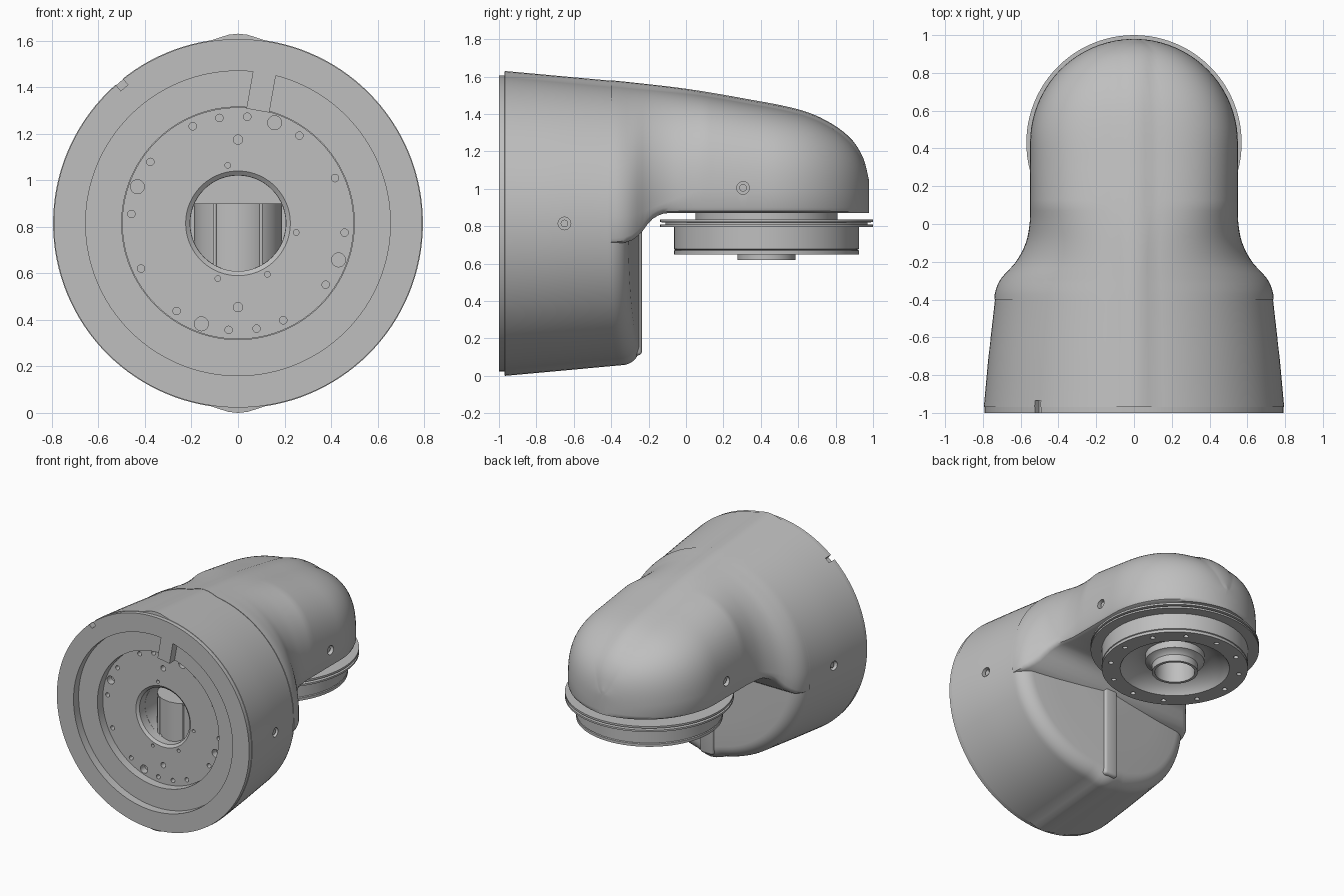
import bpy, bmesh, math
from math import sin, cos, pi, radians
from mathutils import Matrix, Vector

if "Cube" in bpy.data.objects:
    bpy.data.objects.remove(bpy.data.objects["Cube"])

grey = bpy.data.materials.new("plain_grey")
grey.use_nodes = True
grey.diffuse_color = (0.52, 0.52, 0.52, 1)
grey.node_tree.nodes["Principled BSDF"].inputs["Base Color"].default_value = grey.diffuse_color

AXIS_Z = 0.815      # height of the barrel axis
WRIST_Y = 0.43      # depth of the vertical output axis
FRONT = Matrix.Translation((0, 0, AXIS_Z)) @ Matrix.Rotation(-pi / 2, 4, 'X')
WRIST = Matrix.Translation((0, WRIST_Y, 0))


def finish(obj, angle=35):
    obj.data.shade_smooth()
    obj.data.set_sharp_from_angle(angle=radians(angle))


def make(name, bm):
    bmesh.ops.recalc_face_normals(bm, faces=bm.faces[:])
    mesh = bpy.data.meshes.new(name)
    bm.to_mesh(mesh)
    bm.free()
    mesh.materials.append(grey)
    obj = bpy.data.objects.new(name, mesh)
    bpy.context.collection.objects.link(obj)
    finish(obj)
    return obj


def loft(name, rings, closed=False):
    """Bridge rings of points; cap the ends or join last to first."""
    bm = bmesh.new()
    vs = [[bm.verts.new(p) for p in ring] for ring in rings]
    n = len(vs[0])
    pairs = list(zip(vs, vs[1:]))
    if closed:
        pairs.append((vs[-1], vs[0]))
    else:
        bm.faces.new(vs[0])
        bm.faces.new(vs[-1])
    for a, b in pairs:
        for i in range(n):
            j = (i + 1) % n
            bm.faces.new((a[i], a[j], b[j], b[i]))
    return make(name, bm)


def lathe(name, profile, matrix, closed=False, segs=96):
    rings = [[matrix @ Vector((r * cos(2 * pi * i / segs), r * sin(2 * pi * i / segs), h))
              for i in range(segs)] for r, h in profile]
    return loft(name, rings, closed)


def rods(name, items):
    """Cylinders given as (centre, direction, radius, length)."""
    bm = bmesh.new()
    for c, d, r, length in items:
        rot = Vector(d).to_track_quat('Z', 'Y').to_matrix().to_4x4()
        bmesh.ops.create_cone(bm, cap_ends=True, segments=20, radius1=r, radius2=r,
                              depth=length, matrix=Matrix.Translation(c) @ rot)
    return make(name, bm)


def block(name, matrix, size, bevel=0):
    bm = bmesh.new()
    bmesh.ops.create_cube(bm, size=1, matrix=matrix @ Matrix.Diagonal((*size, 1)))
    if bevel:
        bmesh.ops.bevel(bm, geom=bm.edges[:], offset=bevel, segments=3,
                        profile=0.5, affect='EDGES')
    return make(name, bm)


def cut(obj, cutter):
    mod = obj.modifiers.new("cut", 'BOOLEAN')
    mod.operation, mod.solver, mod.object = 'DIFFERENCE', 'EXACT', cutter
    bpy.context.view_layer.objects.active = obj
    bpy.ops.object.modifier_apply(modifier=mod.name)
    bpy.data.objects.remove(cutter)
    finish(obj)


def curve(pts, t):
    """Smooth interpolation through a few (t, value) points."""
    t = min(max(t, pts[0][0]), pts[-1][0])
    k = next(i for i in range(len(pts) - 1) if t <= pts[i + 1][0])

    def slope(i):
        a, b = pts[max(i - 1, 0)], pts[min(i + 1, len(pts) - 1)]
        return (b[1] - a[1]) / (b[0] - a[0])
    (t0, v0), (t1, v1) = pts[k], pts[k + 1]
    h = t1 - t0
    s = (t - t0) / h
    return ((1 + 2 * s) * (1 - s) ** 2 * v0 + s * (1 - s) ** 2 * h * slope(k)
            + s * s * (3 - 2 * s) * v1 + s * s * (s - 1) * h * slope(k + 1))


def ridge(x, width=0.1):
    return 0.02 * max(0, 1 - (x / width) ** 2)


# Barrel: stepped front recess, tapered skin, folded and rounded rear wall
profile = [(0.205, -0.42), (0.205, -0.8), (0.5, -0.8), (0.5, -0.94), (0.655, -0.94),
           (0.655, -1), (0.792, -1), (0.792, -0.97), (0.795, -0.969)]
profile += [(0.795 - 0.057 * k / 8, -0.969 + 0.624 * k / 8) for k in range(1, 9)]
profile += [(0.638 + 0.1 * cos(a), -0.345 + 0.1 * sin(a)) for a in
            [pi / 2 * k / 8 for k in range(1, 9)]]
profile += [(r, -0.245) for r in (0.45, 0.25, 0.02)]
rings = []
for k, (r, y) in enumerate(profile):
    ring = []
    for i in range(128):
        a = 2 * pi * i / 128
        x, z = r * sin(a), r * cos(a)
        if k > 7:
            z += math.copysign(ridge(x), z) * min(1, max(0, (r - 0.6) / 0.1))
        fold = 0.1 * abs(x) * min(1, max(0, (y + 0.7) / 0.35)) if k > 7 else 0
        ring.append((x, y - fold, AXIS_Z + z))
    rings.append(ring)
barrel = loft("barrel_housing", rings)

# Arm: rounded sections flaring into the barrel and closing in a dome
TOP = [(-.45, 1.565), (-.3, 1.55), (0, 1.515), (.3, 1.465), (.6, 1.405),
       (.75, 1.345), (.88, 1.25), (.95, 1.14), (.98, 1.02)]
WIDTH = [(-.45, .742), (-.36, .735), (-.29, .705), (-.2, .625), (-.1, .573),
         (0, .553), (.1, .55), (.43, .55)]
BOTTOM = [(-.45, .7), (-.3, .72), (-.235, .77), (-.19, .83), (-.13, .865), (-.08, .87), (1, .87)]
stations = [-0.4 + 0.83 * k / 30 for k in range(30)]
stations += [WRIST_Y + 0.55 * sin(radians(88 * k / 20)) for k in range(21)]
rings = []
for y in stations:
    w = curve(WIDTH, y)
    if y > WRIST_Y:
        w = math.sqrt(0.55 ** 2 - (y - WRIST_Y) ** 2)
    top, low = curve(TOP, y), curve(BOTTOM, y)
    blend = min(1, max(0, (y + 0.3) / 0.4))
    power, base = 1 - 0.25 * blend, AXIS_Z + 0.135 * blend
    inset = min(0.03, 0.3 * w)
    half = [(w - inset, low), (w - 0.3 * inset, low + 0.01), (w, low + 0.03)]
    for k in range(1, 32):
        a = pi / 2 * k / 32
        x = w * cos(a) ** power
        z = base + (top - base) * sin(a) ** power + ridge(x, min(0.1, 0.4 * w))
        half.append((x, max(z, low + 0.03 + 0.002 * k)))
    ring = half + [(0, top + 0.02)] + [(-x, z) for x, z in reversed(half)]
    rings.append([(x, y, z) for x, z in ring])
arm = loft("arm_housing", rings)

# Side screw holes with recessed screws, and the rim notch
for obj, y, z, depth in ((barrel, -0.65, AXIS_Z, 0.767), (arm, 0.305, 1.005, 0.548)):
    sides = (-1, 1)
    cut(obj, rods("hole_cutter", [((s * depth, y, z), (1, 0, 0), 0.034, 0.08) for s in sides]))
    rods("side_screws", [((s * (depth - 0.03), y, z), (1, 0, 0), 0.02, 0.03) for s in sides])
notch = FRONT @ Matrix.Rotation(radians(-130), 4, 'Z')
cut(barrel, block("notch_cutter", notch @ Matrix.Translation((0.79, 0, -0.98)), (0.06, 0.04, 0.09)))

# Rear wall rib
block("rear_rib", Matrix.Translation((0, -0.265, 0.49)), (0.11, 0.06, 0.76), 0.02)

# Tab bridging the stepped recess
tilt = Matrix.Translation((0, 0, AXIS_Z)) @ Matrix.Rotation(radians(10), 4, 'Y')
block("recess_tab", tilt @ Matrix.Translation((0, -0.939, 0.577)), (0.1, 0.12, 0.17))

# Mounting plate with its bolt circles
plate = lathe("mounting_plate", [(0.206, -0.79), (0.206, -0.865), (0.225, -0.88),
                                 (0.498, -0.88), (0.498, -0.79)], FRONT, closed=True)
holes = [(0.46, a, 0.016) for a in [5 + 30 * k for k in range(12)] + [170, 350]]
holes += [(0.46, 20 + 90 * k, 0.03) for k in range(4)]
holes += [(0.36, a, 0.02) for a in (0, 180)]
holes += [(0.253, a, 0.012) for a in (99, 150, 200, 350)]
cut(plate, rods("bolt_cutter", [((d * sin(radians(a)), -0.88, AXIS_Z + d * cos(radians(a))),
                                 (0, 1, 0), r, 0.1) for d, a, r in holes]))

# Inner shaft seen through the bore
rods("inner_shaft", [((0, -0.62, 0.75), (0, 0, 1), 0.19, 0.3)])
rods("inner_rods", [((x, -0.79, 0.75), (0, 0, 1), 0.008, 0.3) for x in (-0.1, 0, 0.1)])

# Output flange: neck, grooved disc, drum, bowl and hollow hub
flange = lathe("output_flange", [
    (0.38, 0.9), (0.38, 0.836), (0.57, 0.836), (0.57, 0.822), (0.54, 0.82), (0.54, 0.81),
    (0.57, 0.808), (0.57, 0.795), (0.495, 0.795), (0.495, 0.678), (0.487, 0.674),
    (0.495, 0.67), (0.495, 0.65), (0.37, 0.65), (0.36, 0.668), (0.33, 0.7), (0.25, 0.75),
    (0.2, 0.75), (0.2, 0.7), (0.17, 0.69), (0.155, 0.67), (0.155, 0.62), (0.135, 0.62),
    (0.13, 0.8)], WRIST)
cut(flange, rods("flange_cutter", [
    ((0.44 * cos(a), WRIST_Y + 0.44 * sin(a), 0.65), (0, 0, 1), 0.017, 0.06)
    for a in [pi / 6 * k for k in range(12)]]))
